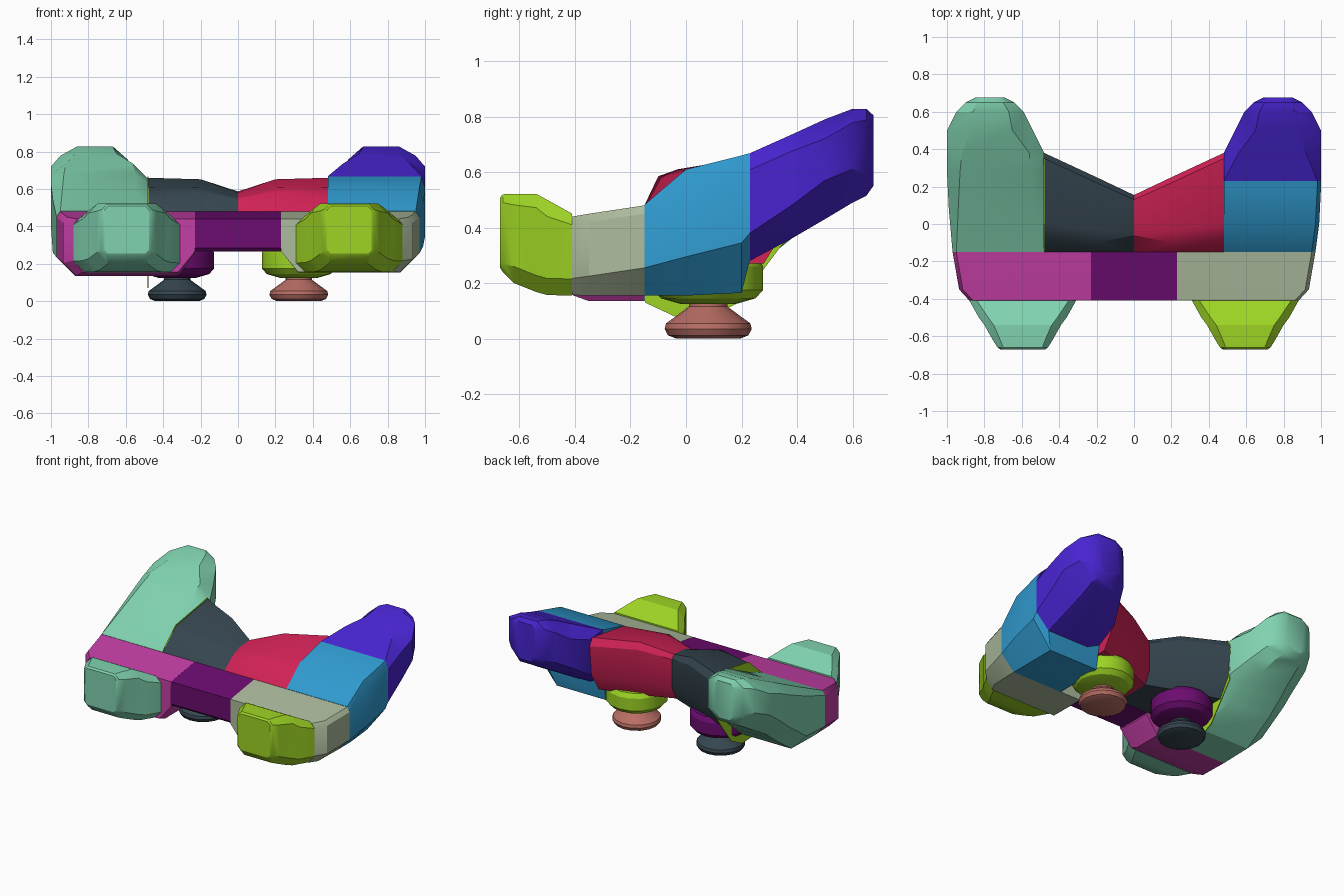
import bpy, bmesh, math
from mathutils import Vector

cube = bpy.data.objects.get("Cube")
if cube:
    bpy.data.objects.remove(cube, do_unlink=True)


def material(name, rgb):
    lin = [((c / 255 + 0.055) / 1.055) ** 2.4 if c > 10 else c / 255 / 12.92 for c in rgb]
    m = bpy.data.materials.new(name)
    m.use_nodes = True
    m.diffuse_color = (*lin, 1)
    bsdf = next(n for n in m.node_tree.nodes if n.type == 'BSDF_PRINCIPLED')
    bsdf.inputs["Base Color"].default_value = (*lin, 1)
    return m


MINT = material("mint", (128, 210, 175))
INDIGO = material("indigo", (72, 36, 208))
BLUE = material("blue", (48, 155, 208))
SAGE = material("sage", (172, 187, 157))
LIME = material("lime", (157, 212, 36))
MAGENTA = material("magenta", (196, 62, 166))
PURPLE = material("purple", (108, 12, 112))
SLATE = material("slate", (54, 70, 80))
CRIMSON = material("crimson", (210, 34, 86))
SALMON = material("salmon", (184, 110, 100))


def loft(name, mat, rings):
    """Skin a closed body through rings with equal point counts."""
    bm = bmesh.new()
    vs = [[bm.verts.new(p) for p in ring] for ring in rings]
    n = len(vs[0])
    for a, b in zip(vs, vs[1:]):
        for i in range(n):
            j = (i + 1) % n
            bm.faces.new((a[i], a[j], b[j], b[i]))
    bm.faces.new(vs[0])
    bm.faces.new(vs[-1])
    bmesh.ops.remove_doubles(bm, verts=bm.verts, dist=0.0005)
    bmesh.ops.recalc_face_normals(bm, faces=bm.faces)
    me = bpy.data.meshes.new(name)
    bm.to_mesh(me)
    bm.free()
    me.materials.append(mat)
    ob = bpy.data.objects.new(name, me)
    bpy.context.collection.objects.link(ob)
    bpy.ops.object.select_all(action='DESELECT')
    ob.select_set(True)
    bpy.context.view_layer.objects.active = ob
    bpy.ops.object.shade_smooth_by_angle(angle=math.radians(28))
    return ob


def section(s, y, x0, x1, z0, z1, ib=(.05, .05), ob=(.06, .06), ot=(.04, .04), it=(.04, .04)):
    """Chamfered rectangle across y; corners: inner/outer, bottom/top. s mirrors x."""
    pts = [(x0 + ib[0], z0), (x1 - ob[0], z0), (x1, z0 + ob[1]), (x1, z1 - ot[1]),
           (x1 - ot[0], z1), (x0 + it[0], z1), (x0, z1 - it[1]), (x0, z0 + ib[1])]
    return [(s * x, y, z) for x, z in pts]


def lathe(name, mat, x, y, profile, sides=16):
    return loft(name, mat, [[(x + r * math.cos(2 * math.pi * i / sides),
                              y + r * math.sin(2 * math.pi * i / sides), z)
                             for i in range(sides)] for r, z in profile])


NONE = (0, 0)


def wing_tip(s):
    """Rounded, upswept rear end of a wing."""
    return [
        section(s, .38, .48, 1.0, .36, .735, (.1, .05), (.12, .12), (.08, .06), (.08, .08)),
        section(s, .50, .54, 1.0, .43, .79, (.1, .06), (.14, .14), (.13, .07), (.11, .10)),
        section(s, .60, .59, .95, .49, .828, (.08, .06), (.10, .12), (.09, .05), (.08, .07)),
        section(s, .65, .64, .90, .515, .828, (.06, .06), (.07, .08), (.06, .04), (.06, .04)),
        section(s, .675, .69, .85, .55, .805, (.04, .04), (.04, .04), (.03, .03), (.03, .03)),
    ]


for s, side, pad, bar, bridge, ring, foot in (
        (1, "left", LIME, SAGE, CRIMSON, LIME, SALMON),
        (-1, "right", MINT, MAGENTA, SLATE, PURPLE, SLATE)):
    low = .155 if s > 0 else .135

    # Tapered front pad
    loft(side + "_front_pad", pad, [
        section(s, -.41, .31, .88, .155, .45),
        section(s, -.50, .36, .83, .157, .50, ot=(.05, .06), it=(.05, .06)),
        section(s, -.54, .39, .80, .168, .522, ot=(.05, .05), it=(.05, .05)),
        section(s, -.62, .435, .755, .20, .522, ot=(.04, .04), it=(.04, .04)),
        section(s, -.66, .46, .73, .24, .52, (.03, .03), (.03, .03), (.03, .03), (.03, .03)),
        section(s, -.67, .475, .715, .255, .508, (.02, .02), (.02, .02), (.02, .02), (.02, .02)),
    ])

    # Side part of the cross bar
    loft(side + "_bar", bar, [
        section(s, -.41, .23, .88, .157, .44, (.09, .11), (.05, .06), (.02, .03), NONE),
        section(s, -.35, .23, .935, low, .45, (.09, .12), (.07, .07), (.02, .03), NONE),
        section(s, -.15, .23, .97, low, .48, (.09, .12), (.10, .10), (.02, .03), NONE),
    ])

    # Bridge joining the middle to the wing, skinned across x
    ribs = {
        0: [(-.15, .27), (-.15, .48), (-.06, .55), (.02, .58), (.13, .587), (.155, .56),
            (.155, .36), (.11, .27)],
        .2: [(-.15, .27), (-.15, .48), (-.10, .585), (-.03, .61), (.22, .652), (.25, .61),
             (.245, .38), (.19, .27)],
        .48: [(-.15, .27), (-.15, .48), (-.07, .55), (0, .607), (.35, .66), (.38, .61),
              (.36, .40), (.28, .27)],
    }
    loft(side + "_bridge", bridge, [[(s * x, y, z) for y, z in rib] for x, rib in ribs.items()])

    # Leg collar and foot
    lathe(side + "_leg_collar", ring, s * .325, .08,
          [(.10, .125), (.17, .145), (.198, .175), (.198, .26), (.18, .29)])
    lathe(side + "_foot", foot, s * .325, .08,
          [(.115, 0), (.145, .012), (.157, .035), (.152, .055), (.12, .078), (.07, .115),
           (.07, .14)])

# Middle of the cross bar
loft("bar_middle", PURPLE, [
    [(x, y, z) for y, z in ((-.39, .265), (-.41, .285), (-.41, .44), (-.15, .48), (-.15, .265))]
    for x in (-.235, .23)])

# Left wing: root block and raised tip
root_end = section(1, .23, .48, 1.0, .28, .668, (.1, .05), (.10, .10), (.02, .06), NONE)
loft("left_wing_root", BLUE, [
    section(1, -.15, .48, .97, .155, .482, NONE, (.10, .10), (.02, .03), NONE),
    section(1, 0, .48, .99, .155, .61, NONE, (.12, .14), (.02, .08), NONE),
    section(1, .20, .48, 1.0, .165, .66, NONE, (.14, .18), (.02, .07), NONE),
    root_end])
loft("left_wing_tip", INDIGO, [root_end] + wing_tip(1))

# Right wing: one continuous body
loft("right_wing", MINT, [
    section(-1, -.15, .48, .97, .135, .482, NONE, (.10, .10), (.02, .03), NONE),
    section(-1, .08, .48, .99, .14, .59, NONE, (.12, .12), (.05, .05), (.07, .02)),
    section(-1, .28, .48, 1.0, .28, .687, (.08, .06), (.12, .12), (.07, .06), (.07, .05)),
] + wing_tip(-1))

# Thin inner plate of the right wing
loft("right_wing_inner_plate", LIME, [
    [(x, y, z) for y, z in ((-.148, .13), (-.03, .075), (.07, .07), (.19, .13), (.37, .37),
                            (.38, .62), (.35, .668), (0, .613), (-.148, .483))]
    for x in (-.485, -.479)])
